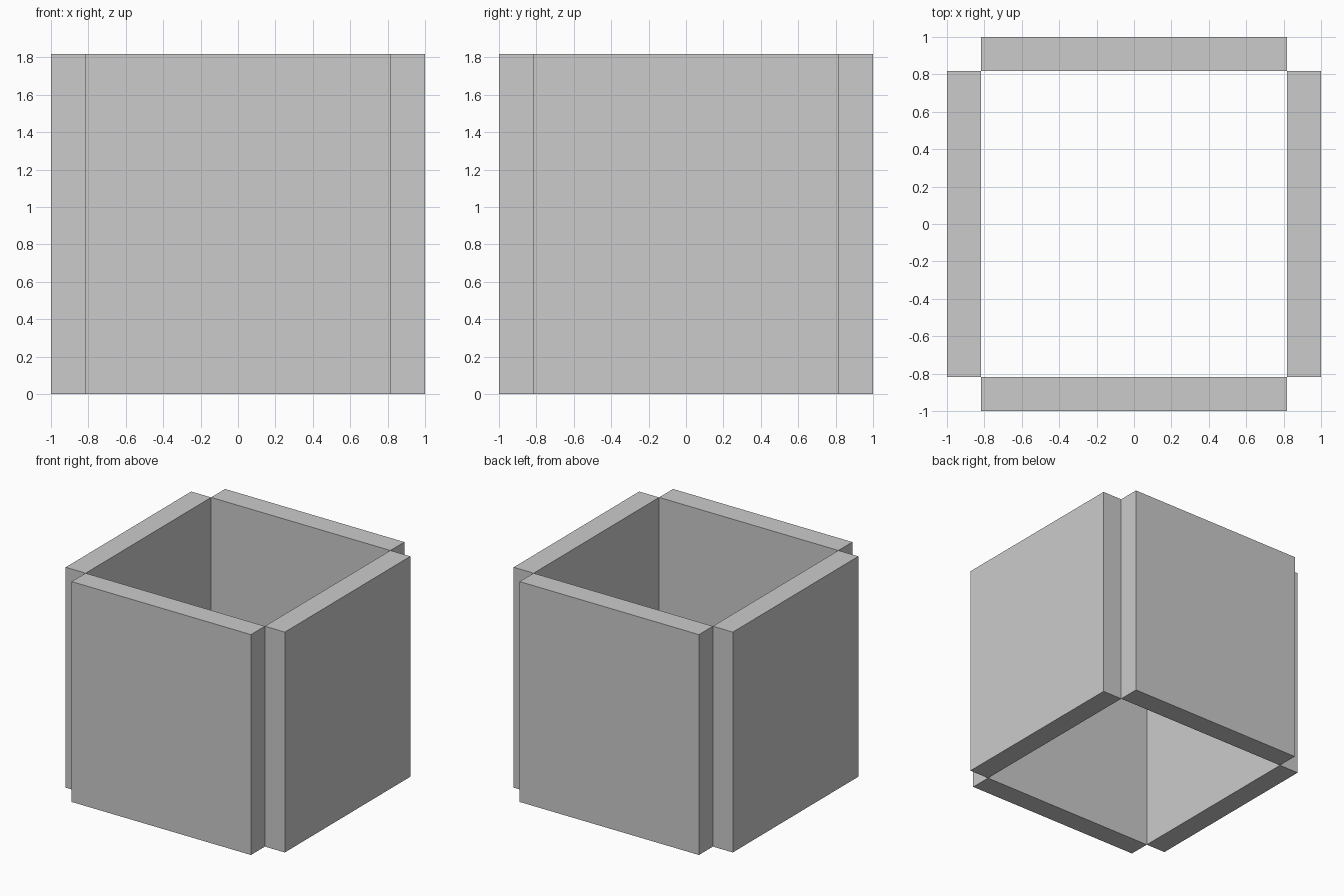
import bpy
import math
from mathutils import Matrix

if "Cube" in bpy.data.objects:
    bpy.data.objects.remove(bpy.data.objects["Cube"])

INNER = 9 / 11       # half width of the open square inside
THICK = 2 / 11       # wall thickness
HEIGHT = 20 / 11     # wall height


def wall(name, turn):
    """Upright slab on one side of the open square, turned about z."""
    bpy.ops.mesh.primitive_cube_add(size=1)
    obj = bpy.context.object
    obj.name = name
    place = Matrix.Translation((0, -(INNER + THICK / 2), HEIGHT / 2))
    size = Matrix.Diagonal((2 * INNER, THICK, HEIGHT, 1))
    obj.data.transform(Matrix.Rotation(turn, 4, 'Z') @ place @ size)
    return obj


# Four walls meeting only at their inner edges, open above and below
for i, side in enumerate(("front", "right", "back", "left")):
    wall(side + "_wall", i * math.pi / 2)
